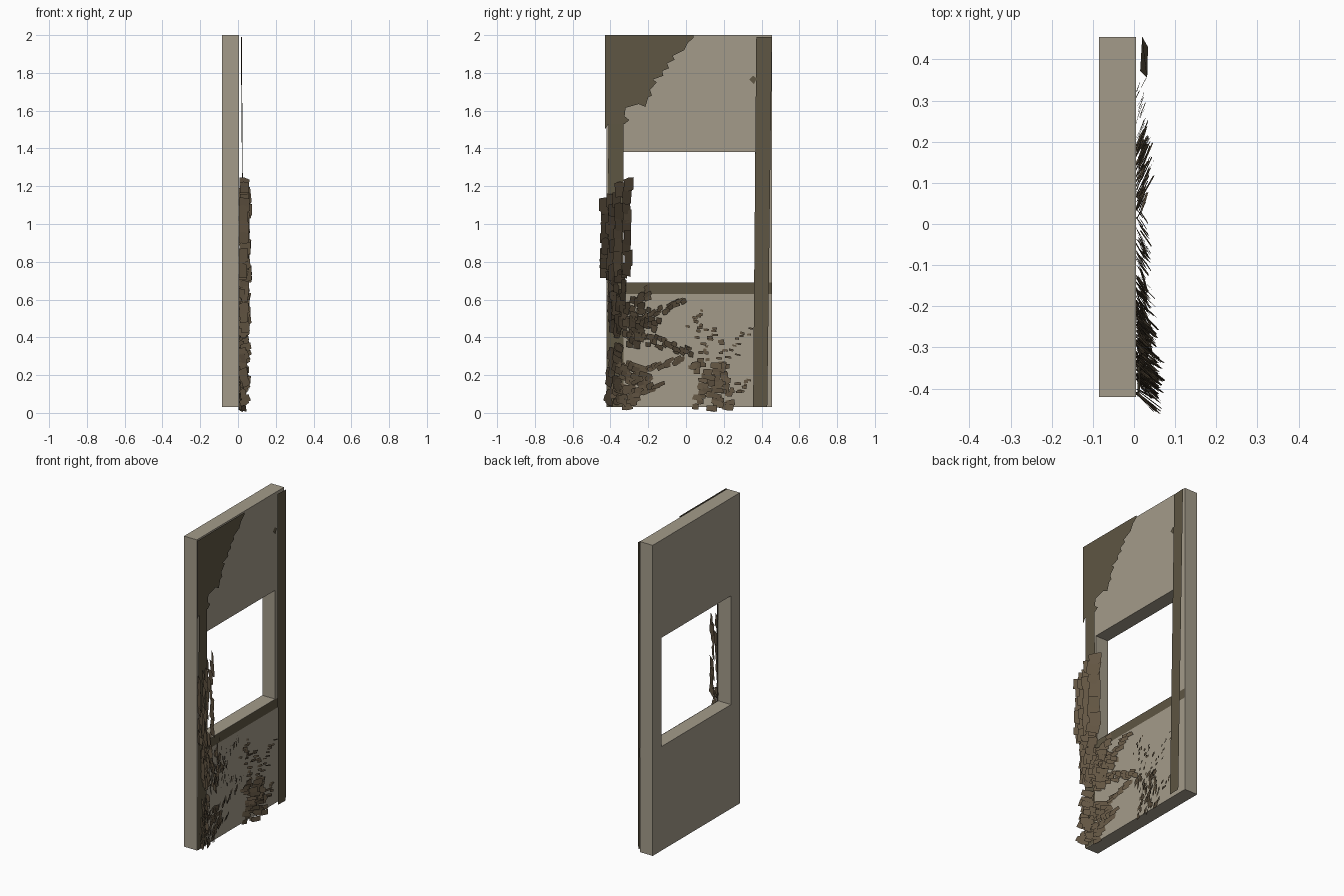
import bpy, bmesh, math, random
from mathutils import Vector

random.seed(7)
U = random.uniform


def material(name, rgb):
    m = bpy.data.materials.new(name)
    m.diffuse_color = (*rgb, 1)
    return m


PLASTER = material("beige plaster", (0.37, 0.33, 0.255))
BROWN = material("brown trim", (0.112, 0.092, 0.056))
BARK = material("bark brown", (0.125, 0.092, 0.056))


def finish(bm, name, mat):
    me = bpy.data.meshes.new(name)
    bm.to_mesh(me)
    bm.free()
    ob = bpy.data.objects.new(name, me)
    me.materials.append(mat)
    bpy.context.collection.objects.link(ob)
    return ob


def sheet(name, pts, mat=BROWN):
    """Flat single-sided sheet facing +x, from (x, y, z) corners."""
    bm = bmesh.new()
    f = bm.faces.new([bm.verts.new(p) for p in pts])
    f.normal_update()
    if f.normal.x < 0:
        f.normal_flip()
    return finish(bm, name, mat)


# Wall panel with window opening: ring profile extruded through x
X0, X1 = -0.085, 0.005
bm = bmesh.new()
rects = [(-0.42, 0.455, 0.03, 2.0), (-0.33, 0.365, 0.69, 1.38)]
rings = []
for x in (X0, X1):
    for a, b, c, d in rects:
        rings.append([bm.verts.new((x, y, z)) for y, z in ((a, c), (b, c), (b, d), (a, d))])
bo, bi, fo, fi = rings
for i in range(4):
    j = (i + 1) % 4
    for p, q in ((bo, bi), (fo, fi), (bo, fo), (bi, fi)):
        bm.faces.new((p[i], p[j], q[j], q[i]))
bmesh.ops.recalc_face_normals(bm, faces=bm.faces)
finish(bm, "wall_panel", PLASTER)

# Trim strips around the opening
sheet("right_post", [(0.032, 0.355, 0.03), (0.034, 0.43, 0.03), (0.02, 0.455, 1.99), (0.015, 0.372, 1.99)])
sheet("left_post", [(0.009, -0.42, 0.03), (0.009, -0.33, 0.03), (0.014, -0.33, 1.6), (0.014, -0.41, 1.6)])
sheet("window_sill_strip", [(0.007, -0.34, 0.63), (0.007, 0.455, 0.63), (0.007, 0.455, 0.69), (0.007, -0.34, 0.69)])

# Torn sheet in the upper corner, with a ragged diagonal edge
edge = [(-0.43, 1.5), (-0.41, 1.53), (-0.325, 1.53), (-0.30, 1.55), (-0.325, 1.57), (-0.32, 1.615),
        (-0.25, 1.635), (-0.215, 1.62), (-0.2, 1.67), (-0.18, 1.68), (-0.19, 1.71), (-0.155, 1.75),
        (-0.175, 1.765), (-0.12, 1.785), (-0.125, 1.81), (-0.09, 1.825), (-0.1, 1.85), (-0.06, 1.87),
        (-0.07, 1.89), (-0.01, 1.92), (0.01, 1.96), (0.04, 1.985), (0.04, 2.0), (-0.43, 2.0)]
sheet("torn_corner_sheet", [(0.016, y, z) for y, z in edge])
sheet("torn_fleck", [(0.01, 0.335, 1.765), (0.01, 0.36, 1.74), (0.01, 0.375, 1.77), (0.01, 0.355, 1.785)])


def shard(bm, y, z, w, h, yaw, roll, lean=0.0, x=0.006):
    """Chipped plate; inner edge sits near the wall, normal turned by yaw about z."""
    side = Vector((math.sin(yaw), -math.cos(yaw), 0))       # runs out from the wall
    up = Vector((lean, 0, 1)).normalized()
    a = side * math.cos(roll) + up * math.sin(roll)
    b = up * math.cos(roll) - side * math.sin(roll)
    outline = [(-1, -1), (0.2, -1.05), (1, -0.9), (1, 0.9), (-0.1, 1.08), (-1, 0.95)]
    pts = [a * (w / 2 * p * U(0.85, 1.05)) + b * (h / 2 * q * U(0.8, 1.1)) for p, q in outline]
    shift = x - min(p.x for p in pts)
    vs = [bm.verts.new((min(p.x + shift, 0.08), max(-0.46, y + p.y), max(0, z + p.z))) for p in pts]
    f = bm.faces.new(vs)
    f.normal_update()
    if f.normal.x < 0:
        f.normal_flip()


def cluster(name, branches):
    """Branch: start, end, half spread, count, width, height, yaw, roll."""
    bm = bmesh.new()
    for (y0, z0), (y1, z1), spread, n, w, h, yaw, roll in branches:
        d = Vector((y1 - y0, z1 - z0)).normalized()
        for i in range(n):
            t = (i + U(0, 1)) / n
            s = U(-spread, spread) * (1 - 0.5 * t)
            shard(bm, y0 + (y1 - y0) * t - d.y * s, z0 + (z1 - z0) * t + d.x * s,
                  w * U(0.7, 1.2), h * U(0.7, 1.2), yaw + U(-.12, .12),
                  roll + U(-.15, .15), U(-0.2, 0.2), U(0, 0.018))
    return finish(bm, name, BARK)


# Plates climbing the left post beside the window
bm = bmesh.new()
for y, lo, hi in ((-0.43, 0.75, 1.1), (-0.395, 0.74, 1.12), (-0.355, 0.72, 1.18), (-0.31, 0.76, 1.21)):
    for k in range(9):
        z = lo + (hi - lo) * k / 8
        shard(bm, y + U(-.008, .008), z, U(.065, .08), U(.06, .1), 0.85 + U(-.1, .1),
              U(-.08, .08), U(-.1, .1), U(0, .012))
finish(bm, "climbing_plates", BARK)

# Dense growth below, with arms reaching across the lower wall
cluster("corner_growth", [
    ((-0.37, 0.75), (-0.37, 0.42), 0.045, 44, 0.06, 0.055, 0.95, 0.05),
    ((-0.30, 0.62), (-0.27, 0.36), 0.07, 46, 0.055, 0.04, 0.8, 0.1),
    ((-0.25, 0.55), (-0.15, 0.46), 0.06, 24, 0.05, 0.03, 0.7, 0.2),
    ((-0.22, 0.66), (-0.20, 0.60), 0.02, 5, 0.04, 0.03, 0.6, -0.4),
    ((-0.25, 0.48), (-0.01, 0.60), 0.025, 26, 0.04, 0.025, 0.6, -0.4),
    ((-0.30, 0.42), (0.03, 0.32), 0.035, 34, 0.045, 0.025, 0.6, 0.3),
])
cluster("base_growth", [
    ((-0.39, 0.05), (-0.37, 0.35), 0.04, 36, 0.06, 0.04, 0.8, 0.2),
    ((-0.36, 0.07), (-0.20, 0.17), 0.07, 36, 0.055, 0.03, 0.35, -0.2),
    ((-0.36, 0.20), (-0.22, 0.22), 0.08, 34, 0.06, 0.032, 0.35, 0.3),
    ((-0.22, 0.20), (-0.02, 0.29), 0.03, 16, 0.05, 0.025, 0.4, -0.4),
    ((-0.24, 0.11), (-0.13, 0.15), 0.015, 6, 0.055, 0.025, 0.3, -0.3),
])

# Looser patch of chips on the right, thinning upward
cluster("chip_patch", [
    ((0.14, 0.02), (0.15, 0.26), 0.10, 62, 0.055, 0.028, -0.4, 0.05),
    ((0.05, 0.22), (0.08, 0.27), 0.04, 8, 0.05, 0.03, -0.4, 0.1),
    ((0.24, 0.10), (0.34, 0.18), 0.03, 9, 0.035, 0.016, -0.4, 0.1),
    ((0.15, 0.28), (0.10, 0.46), 0.09, 22, 0.035, 0.014, -0.4, 0.05),
    ((0.04, 0.45), (0.06, 0.55), 0.04, 8, 0.03, 0.016, -0.4, 0.2),
    ((0.24, 0.28), (0.33, 0.46), 0.05, 10, 0.03, 0.012, -0.4, 0.1),
])
